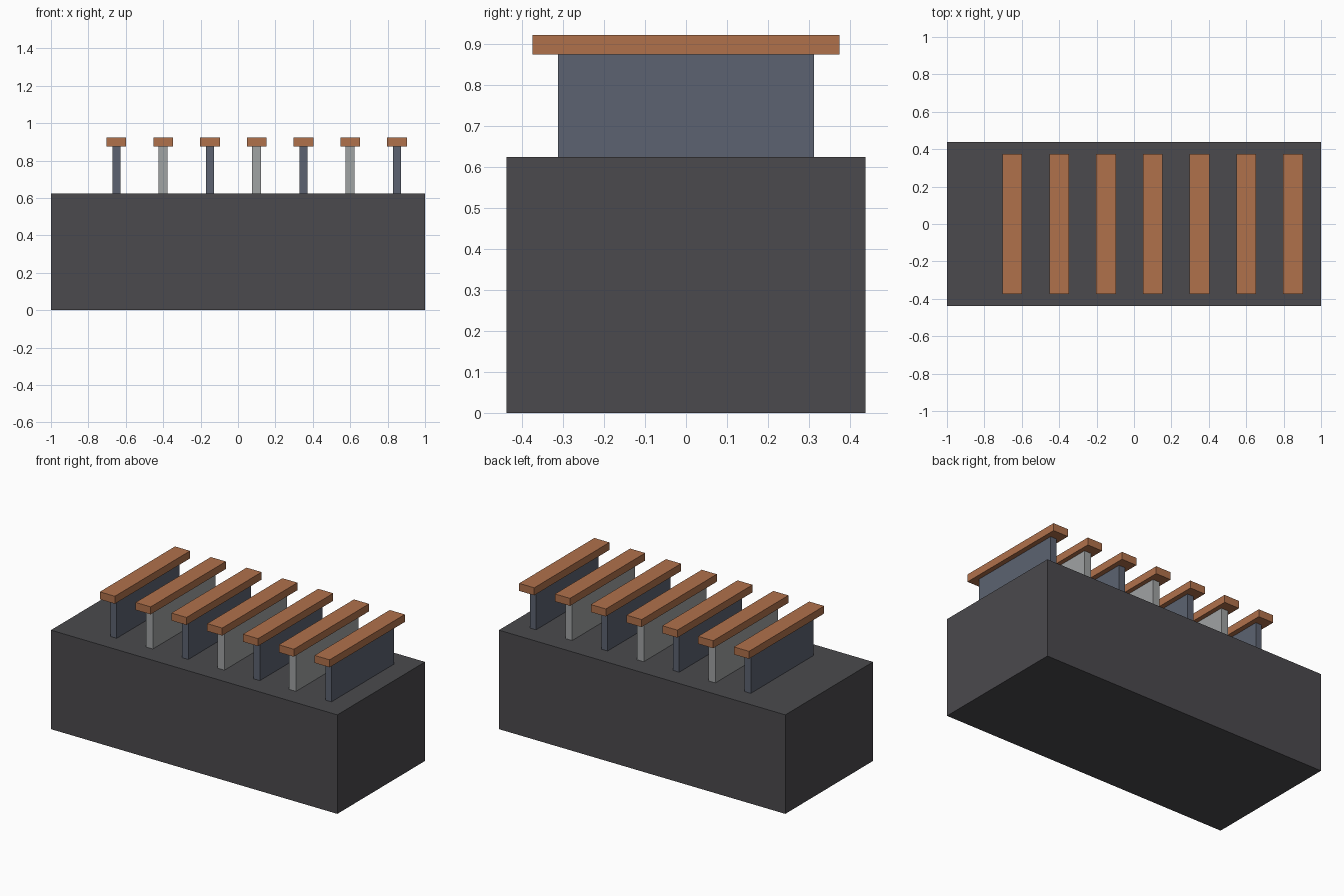
import bpy

if "Cube" in bpy.data.objects:
    bpy.data.objects.remove(bpy.data.objects["Cube"])


def flat_colour(name, rgb):
    mat = bpy.data.materials.new(name)
    mat.diffuse_color = (*rgb, 1.0)
    mat.use_nodes = True
    mat.node_tree.nodes["Principled BSDF"].inputs["Base Color"].default_value = mat.diffuse_color
    return mat


def box(name, x, width, depth, z0, z1, mat):
    """Box centred on y = 0, spanning z0 to z1."""
    bpy.ops.mesh.primitive_cube_add(size=1, location=(x, 0, (z0 + z1) / 2))
    obj = bpy.context.object
    obj.name = name
    obj.scale = (width, depth, z1 - z0)
    bpy.ops.object.transform_apply(location=False, rotation=False, scale=True)
    obj.data.materials.append(mat)
    return obj


charcoal = flat_colour("charcoal", (0.070, 0.068, 0.075))
slate = flat_colour("slate blue", (0.107, 0.124, 0.165))
grey = flat_colour("light grey", (0.352, 0.366, 0.371))
copper = flat_colour("copper", (0.434, 0.165, 0.071))

BASE_TOP, FIN_TOP, CAP_TOP = 0.625, 0.875, 0.9225

# Solid base block
box("base_block", 0, 2.0, 0.875, 0, BASE_TOP, charcoal)

# Row of alternating fins, each with a copper cap bar
for i in range(7):
    x = -0.65 + 0.25 * i
    width, mat = (0.048, grey) if i % 2 else (0.043, slate)
    box(f"fin_{i + 1}", x, width, 0.625, BASE_TOP, FIN_TOP, mat)
    box(f"cap_bar_{i + 1}", x, 0.105, 0.75, FIN_TOP, CAP_TOP, copper)
